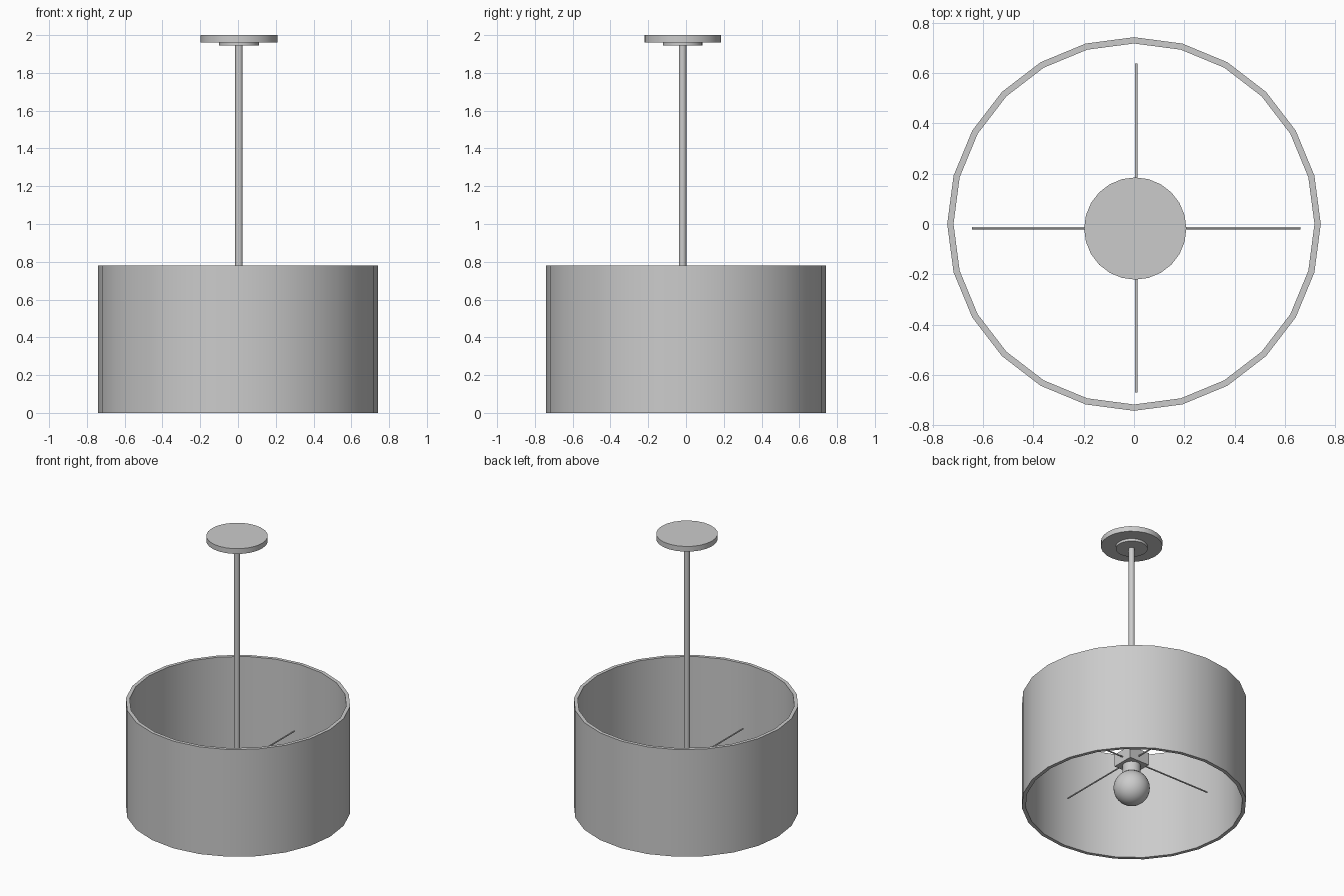
import bpy, math
from math import pi

if "Cube" in bpy.data.objects:
    bpy.data.objects.remove(bpy.data.objects["Cube"])

CX, CY = 0.005, -0.018   # axis of the stem, slightly off the shade centre


def smooth(ob):
    bpy.ops.object.shade_smooth_by_angle(angle=math.radians(30))
    return ob


def lathe(name, profile, sides=24, x=CX, y=CY, closed=False):
    """Revolve an (r, z) profile; open profiles get flat end caps."""
    n = len(profile)
    verts = [(x + r * math.cos(2 * pi * i / sides), y + r * math.sin(2 * pi * i / sides), z)
             for i in range(sides) for r, z in profile]
    faces = []
    for i in range(sides):
        j = (i + 1) % sides
        for k in range(n if closed else n - 1):
            m = (k + 1) % n
            faces.append((i * n + k, j * n + k, j * n + m, i * n + m))
    if not closed:
        faces.append(tuple(i * n for i in reversed(range(sides))))
        faces.append(tuple(i * n + n - 1 for i in range(sides)))
    mesh = bpy.data.meshes.new(name)
    mesh.from_pydata(verts, [], faces)
    ob = bpy.data.objects.new(name, mesh)
    bpy.context.collection.objects.link(ob)
    bpy.ops.object.select_all(action='DESELECT')
    ob.select_set(True)
    bpy.context.view_layer.objects.active = ob
    return smooth(ob)


# Drum shade: open tube with a thin wall
lathe("drum_shade", [(0.742, 0), (0.742, 0.78), (0.717, 0.78), (0.717, 0)],
      x=0, y=0, closed=True)

# Stepped ceiling plate and hanging stem
lathe("ceiling_plate", [(0.105, 1.944), (0.105, 1.962), (0.203, 1.962), (0.203, 2.0)])
lathe("stem", [(0.02, 0.37), (0.02, 1.95)], sides=16)

# Hub block under the stem
bpy.ops.mesh.primitive_cube_add(size=1, location=(CX, CY, 0.337))
hub = bpy.context.object
hub.name = "hub"
hub.scale = (0.16, 0.16, 0.09)

# Crossed support rods
for name, rot in (("spoke_x", (0, pi / 2, 0)), ("spoke_y", (pi / 2, 0, 0))):
    bpy.ops.mesh.primitive_cylinder_add(vertices=12, radius=0.005, depth=1.306,
                                        location=(0.009, -0.016, 0.33), rotation=rot)
    bpy.context.object.name = name
    smooth(bpy.context.object)

# Socket and globe bulb
lathe("socket", [(0.06, 0.21), (0.06, 0.295)])
bpy.ops.mesh.primitive_uv_sphere_add(segments=32, ring_count=16, radius=0.12,
                                     location=(CX, CY, 0.122))
bpy.context.object.name = "bulb"
smooth(bpy.context.object)
